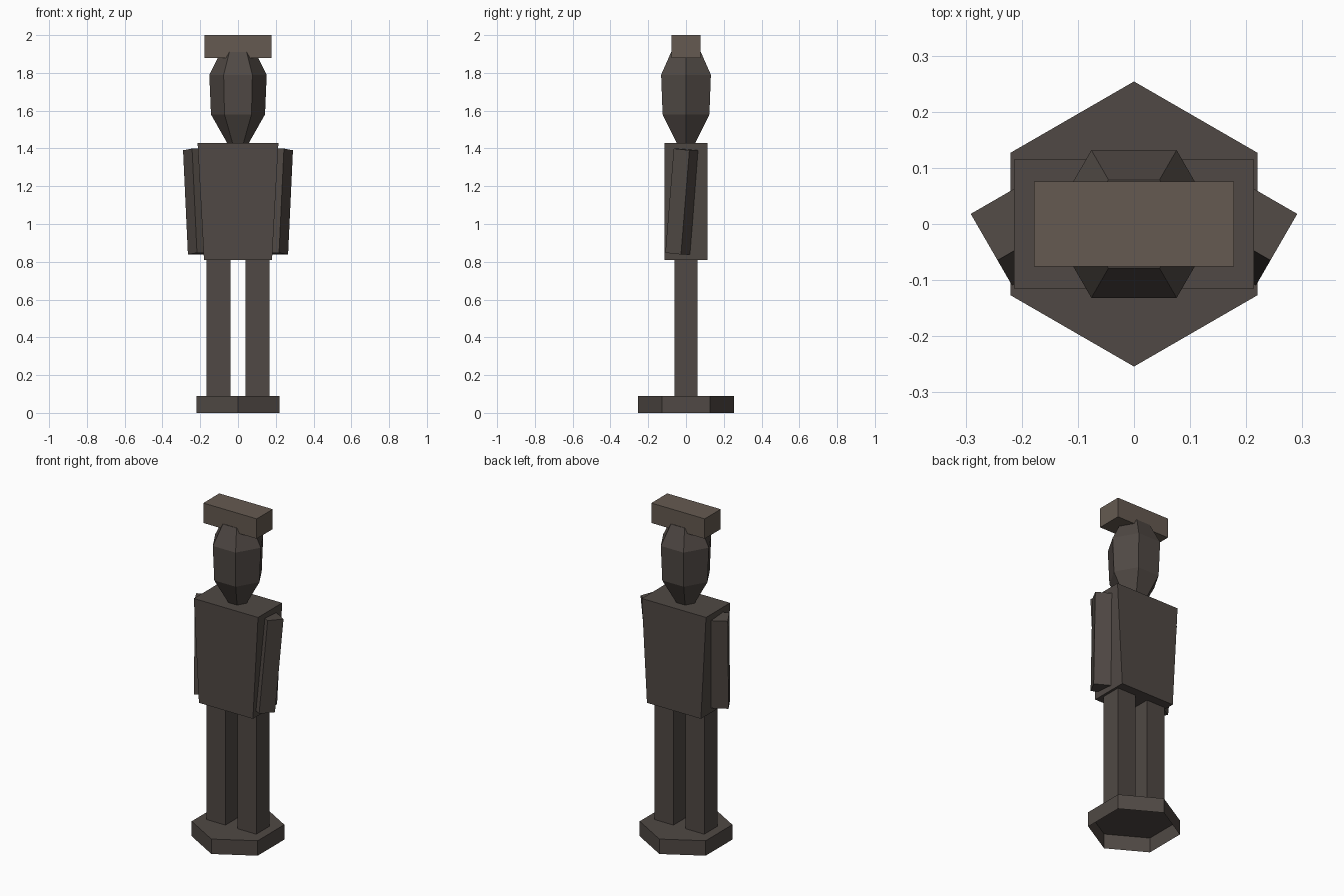
import bpy, bmesh
from math import cos, sin, pi, radians

if "Cube" in bpy.data.objects:
    bpy.data.objects.remove(bpy.data.objects["Cube"])


def material(name, color):
    m = bpy.data.materials.new(name)
    m.diffuse_color = (*color, 1)
    m.use_nodes = True
    m.node_tree.nodes["Principled BSDF"].inputs["Base Color"].default_value = m.diffuse_color
    return m


stone = material("dark_stone", (0.080, 0.066, 0.058))
light = material("light_stone", (0.130, 0.102, 0.082))


def loft(name, rings, mat, cap_bottom=True):
    """Skin a stack of equal-sided rings into a flat-shaded solid."""
    bm = bmesh.new()
    loops = [[bm.verts.new(p) for p in ring] for ring in rings]
    n = len(loops[0])
    for a, b in zip(loops, loops[1:]):
        for i in range(n):
            j = (i + 1) % n
            bm.faces.new((a[i], a[j], b[j], b[i]))
    bm.faces.new(loops[-1])
    if cap_bottom:
        bm.faces.new(loops[0][::-1])
    mesh = bpy.data.meshes.new(name)
    bm.to_mesh(mesh)
    bm.free()
    mesh.materials.append(mat)
    ob = bpy.data.objects.new(name, mesh)
    bpy.context.collection.objects.link(ob)
    return ob


def rect(hx, hy, z):
    return [(-hx, -hy, z), (hx, -hy, z), (hx, hy, z), (-hx, hy, z)]


def hexagon(r, z, turn=0.0):
    return [(r * cos(turn + i * pi / 3), r * sin(turn + i * pi / 3), z) for i in range(6)]


# Hexagonal plinth, open underneath
loft("base", [hexagon(0.254, 0, pi / 6), hexagon(0.254, 0.09, pi / 6)], stone, cap_bottom=False)

# Torso widening towards the shoulders
loft("torso", [rect(0.18, 0.115, 0.81), rect(0.214, 0.115, 1.43)], stone)

# Six-sided head
profile = [(0.058, 1.43), (0.143, 1.58), (0.152, 1.79), (0.091, 1.91)]
loft("head", [hexagon(r, z) for r, z in profile], stone)

# Block hat
loft("hat", [rect(0.178, 0.076, 1.88), rect(0.178, 0.076, 2.0)], light)

# Legs and twisted, forward-leaning arms on both sides
for side, s in (("left", -1), ("right", 1)):
    leg = loft(side + "_leg", [rect(0.0625, 0.062, 0.09), rect(0.0625, 0.062, 0.82)], stone)
    leg.location.x = s * 0.103
    arm = loft(side + "_arm", [rect(0.0475, 0.048, -0.277), rect(0.0475, 0.048, 0.277)], stone)
    arm.location = (s * 0.213, -0.022, 1.119)
    arm.rotation_euler = (radians(-5.35), 0, -s * pi / 6)
